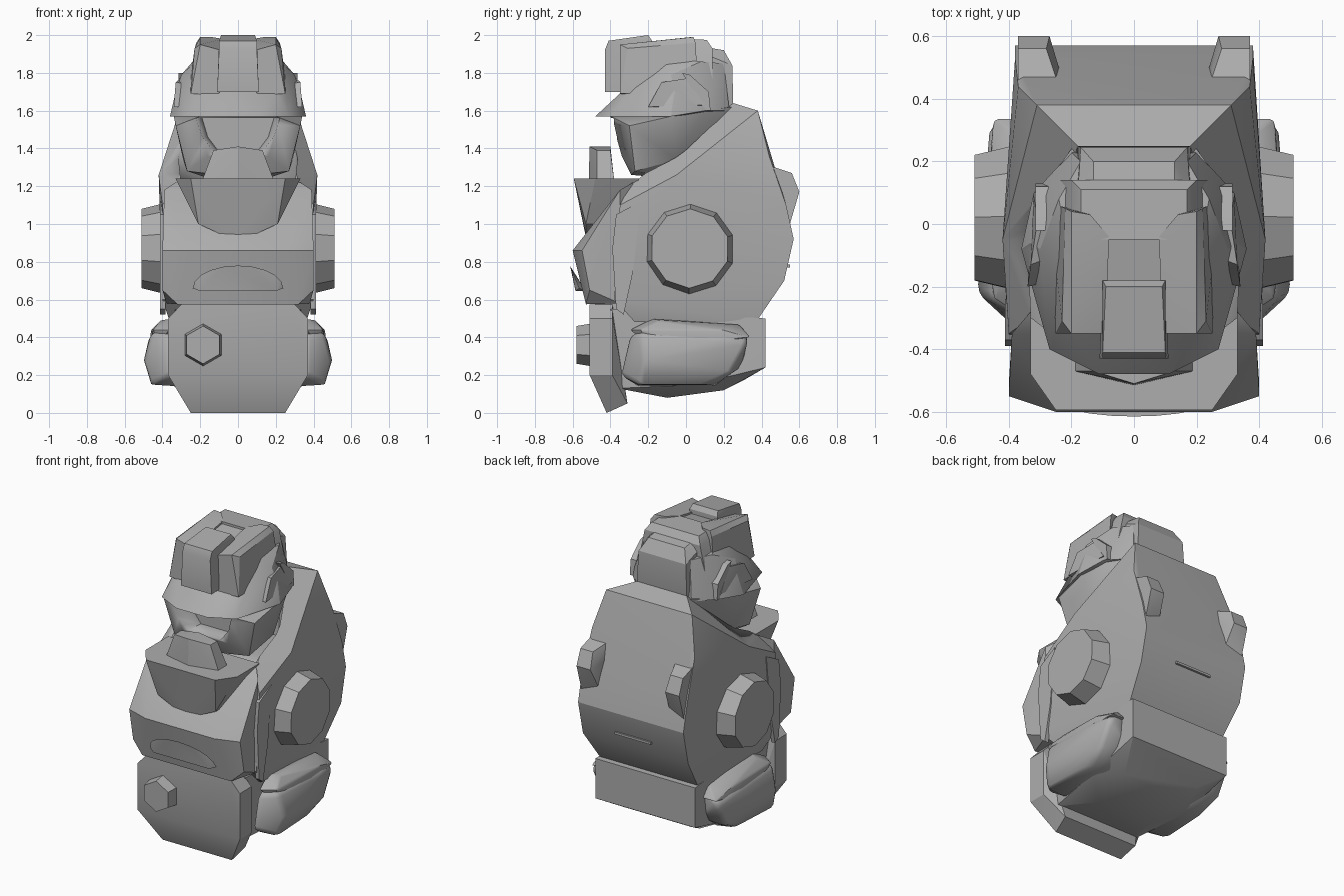
import bpy, bmesh, math
from mathutils import Vector

old = bpy.data.objects.get("Cube")
if old:
    bpy.data.objects.remove(old, do_unlink=True)

GREY = (0.42, 0.42, 0.42, 1.0)
armour = bpy.data.materials.new("armour_grey")
armour.use_nodes = True
armour.diffuse_color = GREY
armour.node_tree.nodes["Principled BSDF"].inputs["Base Color"].default_value = GREY


def activate(obj):
    bpy.ops.object.select_all(action="DESELECT")
    obj.select_set(True)
    bpy.context.view_layer.objects.active = obj


def hull(name, points, mirrored=True, bevel=0.0, smooth=25):
    """Faceted solid wrapped around the points, optionally symmetric in x."""
    bm = bmesh.new()
    corners = {tuple(p) for p in points}
    if mirrored:
        corners |= {(-x, y, z) for x, y, z in corners}
    for corner in sorted(corners):
        bm.verts.new(corner)
    result = bmesh.ops.convex_hull(bm, input=bm.verts[:])
    spare = {v for v in result["geom_interior"] + result["geom_unused"]
             if isinstance(v, bmesh.types.BMVert)}
    bmesh.ops.delete(bm, geom=list(spare), context="VERTS")
    bmesh.ops.dissolve_limit(bm, angle_limit=math.radians(2),
                             verts=bm.verts[:], edges=bm.edges[:])
    bmesh.ops.recalc_face_normals(bm, faces=bm.faces[:])
    mesh = bpy.data.meshes.new(name)
    bm.to_mesh(mesh)
    bm.free()
    obj = bpy.data.objects.new(name, mesh)
    bpy.context.collection.objects.link(obj)
    mesh.materials.append(armour)
    activate(obj)
    if bevel:
        mod = obj.modifiers.new("Bevel", "BEVEL")
        mod.width, mod.segments = bevel, 2
        bpy.ops.object.modifier_apply(modifier=mod.name)
    bpy.ops.object.shade_smooth_by_angle(angle=math.radians(smooth))
    return obj


def pair(name, points, **options):
    """The same part on the left (+x) and on the right."""
    for side, label in ((1, "left"), (-1, "right")):
        hull(f"{label}_{name}", [(side * x, y, z) for x, y, z in points],
             mirrored=False, **options)


def slab(profile, inner, outer):
    """Side-on (y, z) profile extruded between two x values."""
    return [(x, y, z) for x in (inner, outer) for y, z in profile]


def ring(count, radius, turn=0.0):
    return [(radius * math.cos(turn + math.tau * i / count),
             radius * math.sin(turn + math.tau * i / count)) for i in range(count)]


def carve(obj, cutter):
    cutter.hide_render = True
    activate(obj)
    mod = obj.modifiers.new("Carve", "BOOLEAN")
    mod.operation, mod.object, mod.solver = "DIFFERENCE", cutter, "EXACT"
    bpy.ops.object.modifier_apply(modifier=mod.name)
    bpy.data.objects.remove(cutter, do_unlink=True)


# Torso shell, hollowed around the neck
shell = hull("torso_shell", [
    (.36, -.27, .48), (.35, .37, .48), (.38, .52, .7), (.38, .57, .92),
    (.38, .53, 1.1), (.37, .44, 1.36), (.31, .38, 1.6), (.18, .25, 1.64),
    (.35, .22, 1.47), (.42, -.05, 1.26), (.4, -.35, 1.1), (.4, -.38, .6),
    (.33, -.3, 1.2)])
carve(shell, hull("neck_cutter", [
    (.17, .25, 1.9), (.32, .12, 1.9), (.37, -.08, 1.9), (.34, -.5, 1.9),
    (.15, .2, 1.2), (.3, -.05, 1.2), (.3, -.5, 1.2)]))

# Chest plate, lip and standing collar
hull("chest_plate", [
    (.4, -.55, .86), (.25, -.6, .86), (.39, -.35, 1.18), (.33, -.28, 1.22),
    (.4, -.51, .65), (.25, -.55, .65), (.32, -.53, .575), (.38, -.35, .58)])
lip = [(.24 * math.cos(a), -.565 - .05 * math.sin(a), .66 + .12 * math.sin(a))
       for a in (math.pi * i / 10 for i in range(11))]
hull("chest_lip", lip + [(.2, -.585, .66), (.2, -.585, .645), (.2, -.53, .645)])
hull("collar", [
    (.25, -.594, 1.24), (.33, -.48, 1.24), (.33, -.25, 1.24),
    (.21, -.53, 1.0), (.1, -.53, .95), (0, -.53, .93), (.2, -.3, 1.0)])
hull("chin_guard", [
    (.19, -.47, 1.23), (0, -.515, 1.23), (.13, -.47, 1.39), (0, -.51, 1.41),
    (.13, -.4, 1.39), (0, -.4, 1.41), (.19, -.38, 1.23)])
pair("side_flap", slab([(-.39, .87), (-.37, 1.05), (-.24, 1.12), (-.28, .75),
                        (-.33, .52), (-.37, .55)], .385, .412))

# Shoulder discs and back thrusters
disc = [(.37, .02 + y, .87 + z) for y, z in ring(10, .245, .3)]
disc += [(.51, .02 + y, .87 + z) for y, z in ring(10, .21, .3)]
pair("shoulder_disc", disc)
pair("back_thruster", [
    (.37, .44, 1.31), (.24, .44, 1.31), (.37, .56, 1.27), (.28, .56, 1.27),
    (.37, .6, 1.17), (.27, .6, 1.17), (.37, .55, 1.0), (.25, .52, 1.0),
    (.24, .5, 1.2)])
hull("back_slot", slab([(.53, .785), (.55, .785), (.55, .77), (.53, .77)], 0, .13))

# Waist, front skirt and hexagonal boss
hull("waist", [
    (.36, .42, .5), (.36, .42, .24), (.24, .3, .17), (.24, .2, .12),
    (.2, -.1, .08), (.3, -.36, .13), (.33, -.4, .55), (.36, .05, .15)])
hull("belly", slab([(-.49, .6), (-.46, .5), (-.3, .5), (-.3, .6)], 0, .3))
skirt_outline = [(.3, .575), (.37, .5), (.37, .2)]
hull("front_skirt", [(x, y, z) for x, z in skirt_outline for y in (-.51, -.39)]
     + [(.25, -.42, 0), (.27, -.31, .05)])
boss = [(x - .185, -.49, z + .36) for x, z in ring(6, .115, math.pi / 6)]
boss += [(x - .185, -.58, z + .36) for x, z in ring(6, .1, math.pi / 6)]
hull("hexagon_boss", boss, mirrored=False)

# Folded forearms beside the waist
pair("forearm", [
    (.5, -.22, .28), (.46, -.25, .15), (.46, -.24, .42), (.36, -.35, .2),
    (.36, -.3, .41), (.3, -.25, .14), (.34, -.2, .46), (.47, .2, .4),
    (.46, .33, .38), (.46, .24, .21), (.44, .12, .15), (.3, .15, .14),
    (.34, .32, .45), (.3, .3, .25)], bevel=.025, smooth=45)
pair("forearm_cover", [
    (.45, -.24, .44), (.36, -.3, .44), (.34, -.18, .5), (.41, -.15, .49),
    (.46, .2, .44), (.36, .28, .47), (.45, .34, .4), (.34, .34, .4),
    (.47, -.05, .35), (.4, -.2, .35)], bevel=.01)

# Head and face opening
head = hull("head", [
    (.33, -.3, 1.52), (.2, -.4, 1.57), (.27, -.27, 1.28), (.16, -.34, 1.36),
    (.1, -.29, 1.26), (.15, -.06, 1.24), (.29, -.05, 1.34), (.13, .2, 1.42),
    (.34, -.08, 1.57), (.18, .23, 1.5), (.2, .24, 1.62), (.3, .1, 1.6)])
carve(head, hull("face_cutter", [
    (.27, -.6, 1.56), (.24, -.6, 1.46), (.15, -.6, 1.36),
    (.19, -.24, 1.56), (.16, -.24, 1.46), (.1, -.24, 1.38)]))

# Helmet dome with pointed brim
hull("helmet", [
    (.11, -.48, 1.57), (.27, -.4, 1.57), (.36, -.08, 1.57), (.32, .1, 1.6),
    (.2, .23, 1.6), (.2, -.34, 1.7), (.33, -.06, 1.7), (.3, -.08, 1.79),
    (.24, .08, 1.86), (.17, .2, 1.85), (.2, -.12, 1.88), (.25, -.27, 1.72)])

# Crest blocks over the head
hull("centre_crest", [
    (.11, -.43, 1.7), (.1, -.43, 1.92), (.1, -.41, 1.97), (.09, -.2, 2.0),
    (.1, -.18, 1.97), (.1, -.18, 1.7)])
pair("side_crest", [
    (.1, -.35, 1.68), (.25, -.35, 1.69), (.09, -.35, 1.92), (.2, -.35, 1.95),
    (.23, -.31, 1.93), (.26, -.05, 1.7), (.24, .06, 1.8), (.22, .05, 1.96),
    (.2, .04, 1.99), (.14, .03, 1.99), (.08, -.04, 1.98), (.08, -.04, 1.7)])
hull("crest_bridge", slab([(-.3, 1.7), (-.3, 1.92), (-.05, 1.965), (-.04, 1.7)],
                          0, .12))
hull("rear_crest", [
    (.2, -.05, 1.94), (.17, -.05, 1.98), (.17, .11, 1.975), (.2, .14, 1.93),
    (.24, .14, 1.75), (.25, -.05, 1.75)])
hull("nape_plate", [
    (.13, .14, 1.93), (.13, .2, 1.92), (.17, .245, 1.84), (.18, .25, 1.65),
    (.15, .22, 1.52), (.18, .1, 1.55), (.18, .1, 1.9)])

# Ear covers with a folded band behind them
pair("ear_cover", [
    (.34, -.2, 1.62), (.33, -.13, 1.75), (.31, 0, 1.77), (.32, .1, 1.63),
    (.25, -.18, 1.62), (.25, -.1, 1.74), (.25, 0, 1.76), (.25, .1, 1.62)])
pair("ear_band", slab([(-.02, 1.8), (.02, 1.79), (.12, 1.7), (.13, 1.6),
                       (.1, 1.6), (.08, 1.68)], .24, .315))
